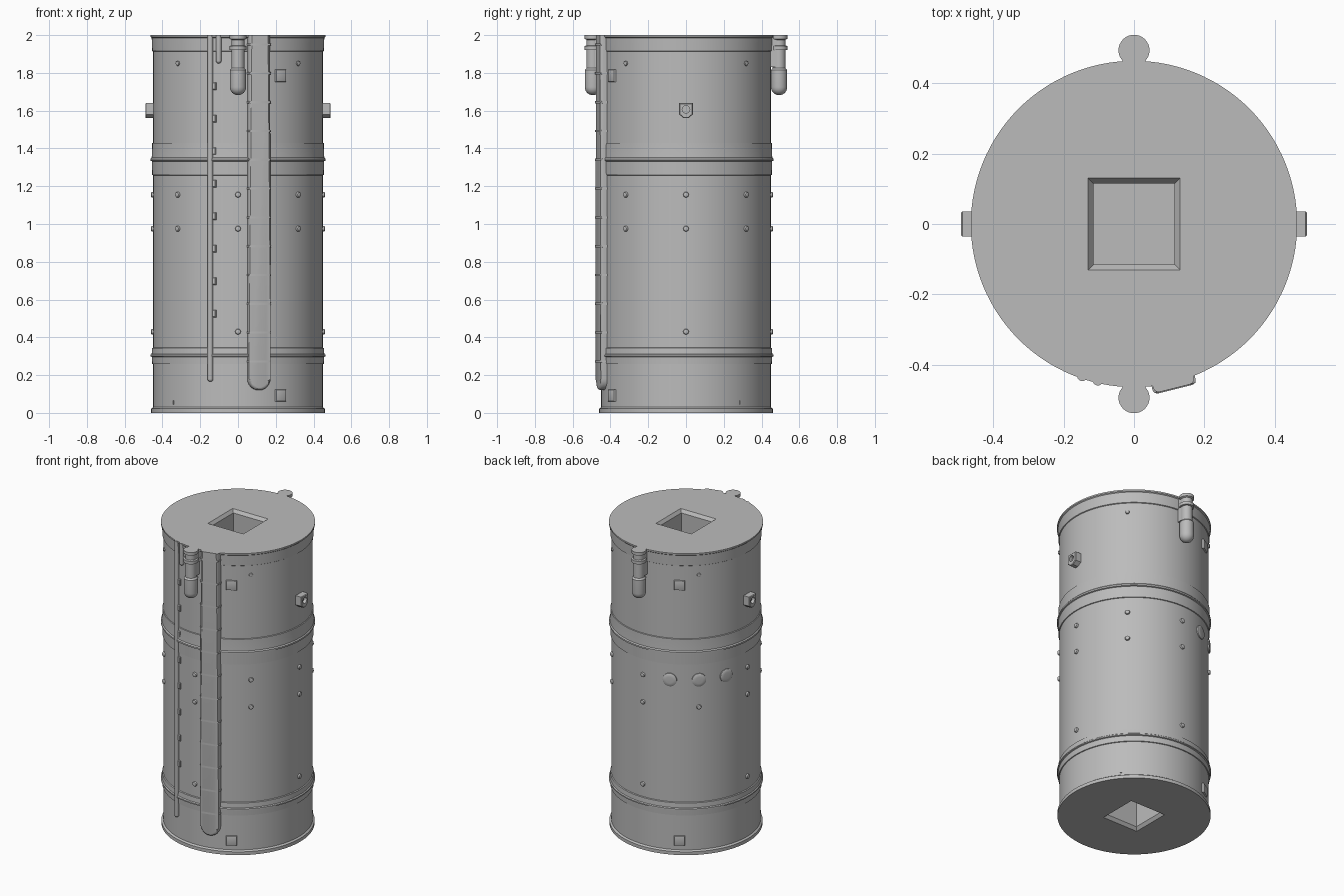
import bpy
import bmesh
from math import sin, cos, pi, radians, sqrt
from mathutils import Matrix

if "Cube" in bpy.data.objects:
    bpy.data.objects.remove(bpy.data.objects["Cube"])

grey = bpy.data.materials.new("plain grey")
grey.use_nodes = True
COLOUR = (0.5, 0.5, 0.5, 1)
grey.diffuse_color = COLOUR
grey.node_tree.nodes["Principled BSDF"].inputs["Base Color"].default_value = COLOUR
parts = []


def finish(name, bm, matrix=Matrix()):
    bmesh.ops.recalc_face_normals(bm, faces=bm.faces)
    mesh = bpy.data.meshes.new(name)
    bm.to_mesh(mesh)
    bm.free()
    mesh.materials.append(grey)
    obj = bpy.data.objects.new(name, mesh)
    obj.matrix_world = matrix
    bpy.context.collection.objects.link(obj)
    parts.append(obj)
    return obj


def around(angle, radius=0, z=0):
    """Place on the wall: angle from the front towards +x, local -y outward."""
    return Matrix.Rotation(radians(angle), 4, "Z") @ Matrix.Translation((0, -radius, z))


def lathe(name, profile, segs, matrix=Matrix(), phase=0):
    """Capped turned solid from (radius, z) points."""
    bm = bmesh.new()
    rings = []
    for r, z in profile:
        rings.append([bm.verts.new((r * cos(phase + 2 * pi * i / segs),
                                    r * sin(phase + 2 * pi * i / segs), z))
                      for i in range(segs)])
    for low, high in zip(rings, rings[1:]):
        for i in range(segs):
            j = (i + 1) % segs
            bm.faces.new((low[i], low[j], high[j], high[i]))
    bm.faces.new(rings[0])
    bm.faces.new(rings[-1])
    return finish(name, bm, matrix)


def prism(name, outline, depth, matrix, bevel=0, segments=2, top=9):
    """Outline in x/z pushed outward along -y, with a rounded front edge."""
    bm = bmesh.new()
    back = [bm.verts.new((x, 0, z)) for x, z in outline]
    front = [bm.verts.new((x, -depth, z)) for x, z in outline]
    bm.faces.new(back)
    bm.faces.new(front)
    for i in range(len(outline)):
        j = (i + 1) % len(outline)
        bm.faces.new((back[i], back[j], front[j], front[i]))
    if bevel:
        rim = [e for e in bm.edges
               if all(v.co.y < -depth / 2 for v in e.verts)
               and not all(v.co.z >= top for v in e.verts)]
        bmesh.ops.bevel(bm, geom=rim, offset=bevel, segments=segments,
                        profile=0.5, affect="EDGES")
    return finish(name, bm, matrix)


def rect(w, h):
    return [(-w / 2, -h / 2), (w / 2, -h / 2), (w / 2, h / 2), (-w / 2, h / 2)]


def cut(obj, cutter):
    mod = obj.modifiers.new("cut", "BOOLEAN")
    mod.operation = "DIFFERENCE"
    mod.solver = "EXACT"
    mod.object = cutter
    bpy.context.view_layer.update()
    bpy.context.view_layer.objects.active = obj
    bpy.ops.object.modifier_apply(modifier=mod.name)
    parts.remove(cutter)
    bpy.data.objects.remove(cutter)


def dome(radius, z, steps=6):
    """Profile of a rounded bottom end, rising to full radius at z."""
    return [(max(radius * sin(pi / 2 * i / steps), 0.001),
             z - radius * cos(pi / 2 * i / steps)) for i in range(steps + 1)]


# Main cylinder with flared rims and two raised bands
body = [(0.46, 0), (0.46, 0.022), (0.449, 0.03), (0.449, 0.258), (0.454, 0.26),
        (0.456, 0.296), (0.463, 0.299), (0.463, 0.307), (0.457, 0.312),
        (0.455, 0.343), (0.449, 0.346),
        (0.449, 1.258), (0.454, 1.26), (0.456, 1.332), (0.463, 1.335),
        (0.463, 1.345), (0.457, 1.352), (0.455, 1.385), (0.454, 1.428),
        (0.449, 1.43), (0.449, 1.913), (0.454, 1.916), (0.457, 1.985),
        (0.463, 1.99), (0.463, 2)]
shell = lathe("tank_body", body, 128)

# Square sockets with chamfered mouths in both ends
for z, d in ((2, 1), (0, -1)):
    socket = [(0.145, z + 0.02 * d), (0.115, z - 0.02 * d), (0.115, z - 0.25 * d)]
    cut(shell, lathe("socket_cutter", [(r * sqrt(2), h) for r, h in socket],
                     4, phase=pi / 4))

# Stub pipes with rounded ends, front and back
for side, angle in (("front", 0), ("back", 180)):
    pipe = dome(0.043, 1.725) + [
        (0.043, 1.815), (0.034, 1.825), (0.034, 1.92), (0.044, 1.922),
        (0.044, 1.942), (0.034, 1.945), (0.034, 1.975), (0.044, 1.98), (0.044, 2)]
    lathe(side + "_pipe", pipe, 32, around(angle, 0.493))
    prism(side + "_pipe_neck", rect(0.064, 0.17), 0.05, around(angle, 0.443, 1.915))

# Lifting lugs on both sides, each with a round hole
lug = [(-0.036, 0.035), (-0.036, -0.025), (-0.012, -0.045),
       (0.012, -0.045), (0.036, -0.025), (0.036, 0.035)]
for side, angle in (("left", 90), ("right", -90)):
    plate = prism(side + "_lug", lug, 0.05, around(angle, 0.441, 1.605), 0.004, 1)
    hole = around(angle, 0.47, 1.607) @ Matrix.Rotation(pi / 2, 4, "X")
    cut(plate, lathe("hole_cutter", [(0.02, 0), (0.02, 0.05)], 16, hole))

# Cable duct with rounded foot and evenly spaced straps
W = 0.06
foot = [(W * cos(pi + pi * i / 12), 0.18 + W * sin(pi + pi * i / 12)) for i in range(13)]
prism("cable_duct", foot + [(W, 2), (-W, 2)], 0.05, around(14, 0.43),
      0.016, 3, top=1.99)
for i in range(12):
    prism("duct_strap", rect(0.126, 0.012), 0.053, around(14, 0.43, 1.95 - 0.1525 * i),
          0.012, 2)

# Long thin pipe, short pipe and the clips beside them
lathe("thin_pipe", dome(0.015, 0.18) + [(0.015, 2)], 16, around(-18.8, 0.455))
lathe("short_pipe", dome(0.015, 1.865) + [(0.015, 2)], 16, around(-13, 0.455))
for i in range(8):
    prism("pipe_clip", rect(0.035, 0.04), 0.014, around(-16.9, 0.445, 1.73 - 0.172 * i),
          0.004, 1)


def button(name, radius, height, angle, z, segs=16):
    """Low rounded stud standing on the wall."""
    out = around(angle, 0.446, z) @ Matrix.Rotation(pi / 2, 4, "X")
    lathe(name, [(radius, 0), (radius, height * 0.6), (radius * 0.85, height * 0.88),
                 (radius * 0.5, height)], segs, out)


# Studs round the wall
for k in range(8):
    a = k * 45
    button("stud", 0.015, 0.015, a, 0.975)
    if a != 225:
        button("stud", 0.015, 0.015, a, 1.155)
    if k % 2:
        button("upper_stud", 0.013, 0.012, a, 1.85, 8)
    else:
        button("lower_stud", 0.015, 0.015, a, 0.43)

# Three round covers at the rear
for a in (202.5, 225, 247.5):
    button("round_cover", 0.043, 0.014, a, 1.155, 32)

# Square access plates and small slots, on opposite sides
for a in (30, 210):
    for z in (1.785, 0.092):
        prism("access_plate", rect(0.064, 0.064), 0.016, around(a, 0.444, z), 0.006, 2)
for a in (-50, 130):
    prism("small_slot", rect(0.012, 0.02), 0.006, around(a, 0.447, 0.055))

# Smooth shading with sharp edges kept
bpy.ops.object.select_all(action="DESELECT")
for obj in parts:
    obj.select_set(True)
bpy.context.view_layer.objects.active = shell
bpy.ops.object.shade_smooth_by_angle(angle=radians(30))
